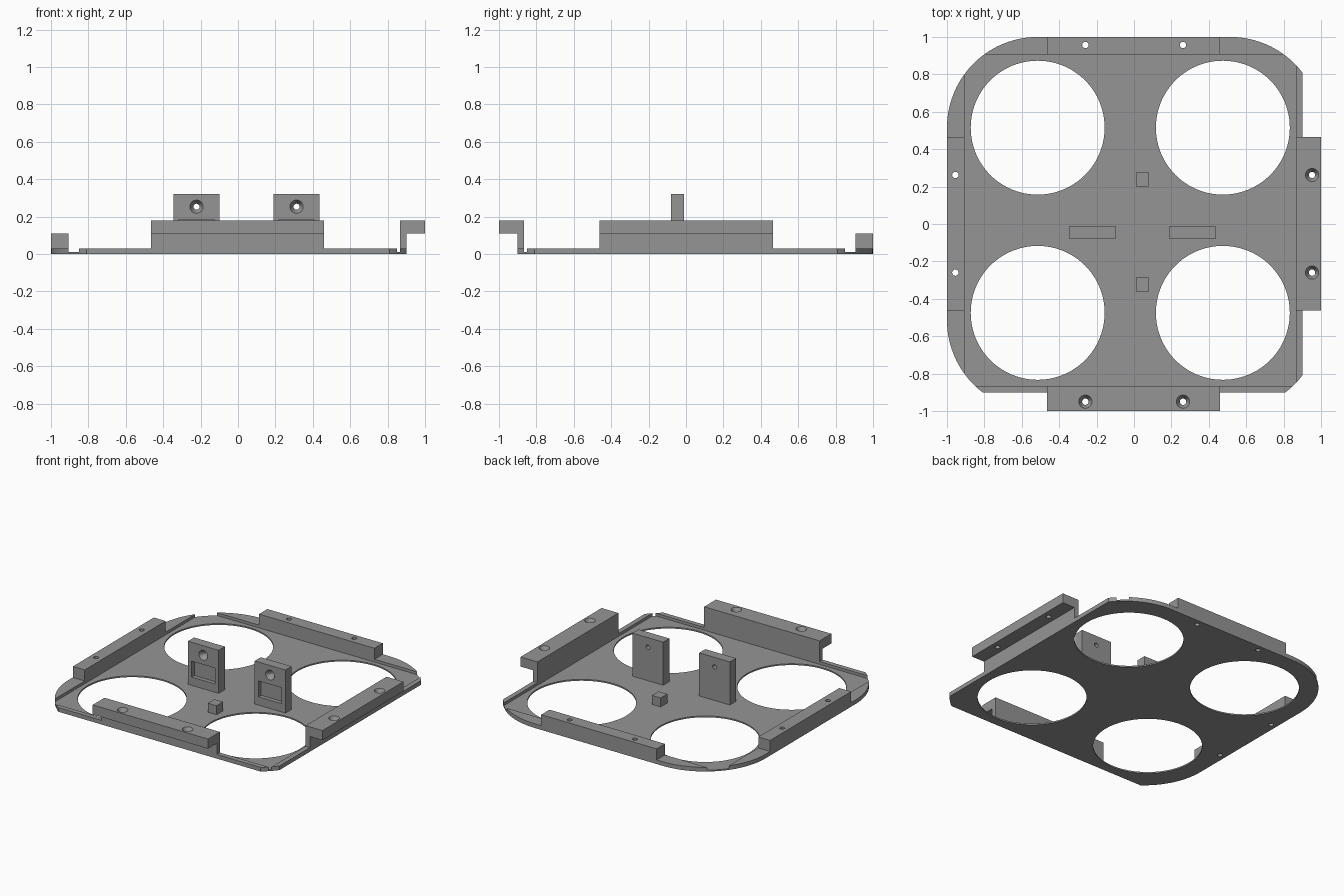
import bpy, bmesh, math
from mathutils import Matrix, Vector

if "Cube" in bpy.data.objects:
    bpy.data.objects.remove(bpy.data.objects["Cube"])

grey = bpy.data.materials.new("mid grey")
grey.diffuse_color = (0.3, 0.3, 0.3, 1)
grey.use_nodes = True
grey.node_tree.nodes["Principled BSDF"].inputs["Base Color"].default_value = grey.diffuse_color


def link(name, bm):
    bmesh.ops.recalc_face_normals(bm, faces=bm.faces)
    me = bpy.data.meshes.new(name)
    bm.to_mesh(me)
    bm.free()
    me.materials.append(grey)
    ob = bpy.data.objects.new(name, me)
    bpy.context.collection.objects.link(ob)
    return ob


def prism(name, pts, vec):
    """Extrude a closed polygon along a vector."""
    bm = bmesh.new()
    face = bm.faces.new([bm.verts.new(p) for p in pts])
    ext = bmesh.ops.extrude_face_region(bm, geom=[face])
    verts = [g for g in ext["geom"] if isinstance(g, bmesh.types.BMVert)]
    bmesh.ops.translate(bm, verts=verts, vec=vec)
    return link(name, bm)


def box(name, x0, x1, y0, y1, z0, z1):
    return prism(name, [(x0, y0, z0), (x1, y0, z0), (x1, y1, z0), (x0, y1, z0)], (0, 0, z1 - z0))


def cone(name, start, end, r1, r2, n=32):
    a, b = Vector(start), Vector(end)
    rot = Vector((0, 0, 1)).rotation_difference(b - a).to_matrix().to_4x4()
    bm = bmesh.new()
    bmesh.ops.create_cone(bm, cap_ends=True, segments=n, radius1=r1, radius2=r2,
                          depth=(b - a).length, matrix=Matrix.Translation((a + b) / 2) @ rot)
    return link(name, bm)


def cut(ob, cutters):
    for c in cutters:
        c.hide_render = True
        c.hide_set(True)
        m = ob.modifiers.new("cut", "BOOLEAN")
        m.operation, m.solver, m.object = "DIFFERENCE", "EXACT", c
    # bake the cuts, then drop the cutters
    bpy.context.view_layer.update()
    dg = bpy.context.evaluated_depsgraph_get()
    me = bpy.data.meshes.new_from_object(ob.evaluated_get(dg))
    ob.modifiers.clear()
    ob.data = me
    for c in cutters:
        bpy.data.objects.remove(c)


# Base plate: rounded square trimmed on the right and front sides
R, C, HOLE_POS = 0.485, 0.515, (-0.26, 0.262)
outline = []
for q, (sx, sy) in enumerate([(1, 1), (-1, 1), (-1, -1), (1, -1)]):
    for i in range(25):
        a = math.radians(90 * q + 90 * i / 24)
        outline.append((sx * C + R * math.cos(a), sy * C + R * math.sin(a), 0))
plate = prism("base_plate", outline, (0, 0, 0.03))
cutters = [box("trim_right", 0.9, 1.2, -1.2, 1.2, -0.1, 0.2),
           box("trim_front", -1.2, 1.2, -1.2, -0.9, -0.1, 0.2),
           box("floor_recess", -0.905, 0.865, -0.865, 0.905, 0.01, 0.2)]
# Four large round openings
for x in (-0.515, 0.475):
    for y in (-0.475, 0.515):
        cutters.append(cone("opening", (x, y, -0.1), (x, y, 0.2), 0.358, 0.358, 96))
# Screw holes below the low rails
for p in HOLE_POS:
    for x, y in ((-0.955, p), (p, 0.957)):
        cutters.append(cone("screw_hole", (x, y, -0.1), (x, y, 0.2), 0.017, 0.017))
cut(plate, cutters)

# Low rails on the left and back
left = box("left_rail", -1, -0.905, -0.462, 0.465, 0.03, 0.11)
back = box("back_rail", -0.465, 0.46, 0.905, 1, 0.03, 0.11)
cut(left, [cone("hole", (-0.955, p, 0), (-0.955, p, 0.2), 0.017, 0.017) for p in HOLE_POS])
cut(back, [cone("hole", (p, 0.957, 0), (p, 0.957, 0.2), 0.017, 0.017) for p in HOLE_POS])

# Overhanging hook rails on the right and front, with countersunk holes
hook = [(0.865, 0.01), (0.9, 0.01), (0.9, 0.11), (1, 0.11), (1, 0.18), (0.865, 0.18)]
right = prism("right_hook_rail", [(d, -0.462, z) for d, z in hook], (0, 0.927, 0))
front = prism("front_hook_rail", [(-0.465, -d, z) for d, z in hook], (0.925, 0, 0))
for rail, spots in ((right, [(0.952, p) for p in HOLE_POS]), (front, [(p, -0.95) for p in HOLE_POS])):
    cs = []
    for x, y in spots:
        cs.append(cone("hole", (x, y, 0), (x, y, 0.3), 0.017, 0.017))
        cs.append(cone("sink", (x, y, 0.145), (x, y, 0.181), 0.017, 0.036))
    cut(rail, cs)

# Upright mounting tabs with countersunk hole and front pocket
for side, x0 in (("left", -0.345), ("right", 0.19)):
    tab = box(side + "_mounting_tab", x0, x0 + 0.246, -0.08, -0.01, 0.01, 0.322)
    x = x0 + 0.123
    cut(tab, [cone("hole", (x, -0.2, 0.253), (x, 0.2, 0.253), 0.016, 0.016),
              cone("sink", (x, -0.081, 0.253), (x, -0.045, 0.253), 0.036, 0.016),
              box("pocket", x0 + 0.03, x0 + 0.216, -0.2, -0.05, 0.07, 0.185)])

# Small locating pegs
for name, y in (("front_peg", -0.36), ("back_peg", 0.2)):
    box(name, 0.01, 0.08, y, y + 0.075, 0.01, 0.075)

# Smooth only the round walls
for ob in bpy.context.collection.objects:
    ob.select_set(True)
    bpy.context.view_layer.objects.active = ob
bpy.ops.object.shade_smooth_by_angle(angle=math.radians(25))
